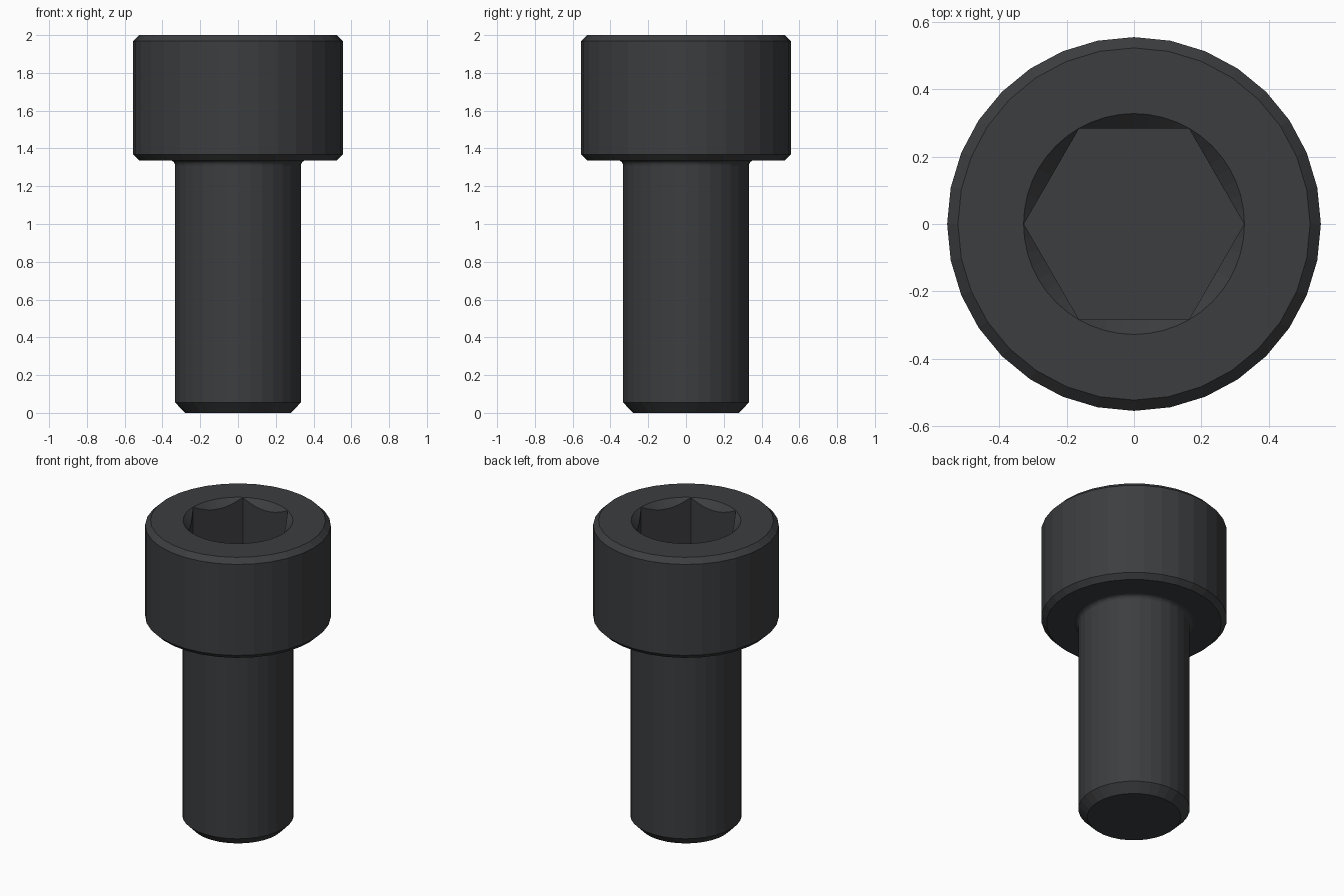
import bpy, bmesh
from math import pi, sin, cos

if "Cube" in bpy.data.objects:
    bpy.data.objects.remove(bpy.data.objects["Cube"])

SEGMENTS = 32


def mesh_object(name, bm):
    bmesh.ops.recalc_face_normals(bm, faces=bm.faces[:])
    mesh = bpy.data.meshes.new(name)
    bm.to_mesh(mesh)
    bm.free()
    obj = bpy.data.objects.new(name, mesh)
    bpy.context.collection.objects.link(obj)
    return obj


def lathe(name, profile, steps):
    """Solid of revolution with flat end caps from (radius, z) points."""
    bm = bmesh.new()
    rings = [[bm.verts.new((r * cos(2 * pi * i / steps), r * sin(2 * pi * i / steps), z))
              for i in range(steps)] for r, z in profile]
    for a, b in zip(rings, rings[1:]):
        for i in range(steps):
            j = (i + 1) % steps
            bm.faces.new((a[i], a[j], b[j], b[i]))
    bm.faces.new(rings[0])
    bm.faces.new(rings[-1])
    return mesh_object(name, bm)


def cut(target, cutter):
    cutter.hide_render = True
    mod = target.modifiers.new(cutter.name, 'BOOLEAN')
    mod.operation = 'DIFFERENCE'
    mod.solver = 'EXACT'
    mod.object = cutter
    bpy.context.view_layer.objects.active = target
    bpy.ops.object.modifier_apply(modifier=mod.name)
    bpy.data.objects.remove(cutter)


# Bolt body: chamfered tip, shank, fillet under the head, chamfered head
FILLET = 0.028
fillet = [(0.333 + FILLET * (1 - cos(t * pi / 8)), 1.337 - FILLET * (1 - sin(t * pi / 8)))
          for t in range(5)]
profile = [(0.28, 0), (0.333, 0.055)] + fillet + [
    (0.523, 1.337), (0.555, 1.368), (0.555, 1.968), (0.523, 2.0)]
bolt = lathe("socket_head_bolt", profile, SEGMENTS)

# Hexagonal socket with a conical lead-in
cut(bolt, lathe("hex_socket_cutter", [(0.327, 1.667), (0.327, 2.1)], 6))
cut(bolt, lathe("lead_in_cutter", [(0.228, 1.9), (0.428, 2.1)], 48))

# Dark steel finish
steel = bpy.data.materials.new("dark_steel")
steel.diffuse_color = (0.045, 0.047, 0.05, 1)
steel.use_nodes = True
steel.node_tree.nodes["Principled BSDF"].inputs["Base Color"].default_value = steel.diffuse_color
bolt.data.materials.clear()
bolt.data.materials.append(steel)
